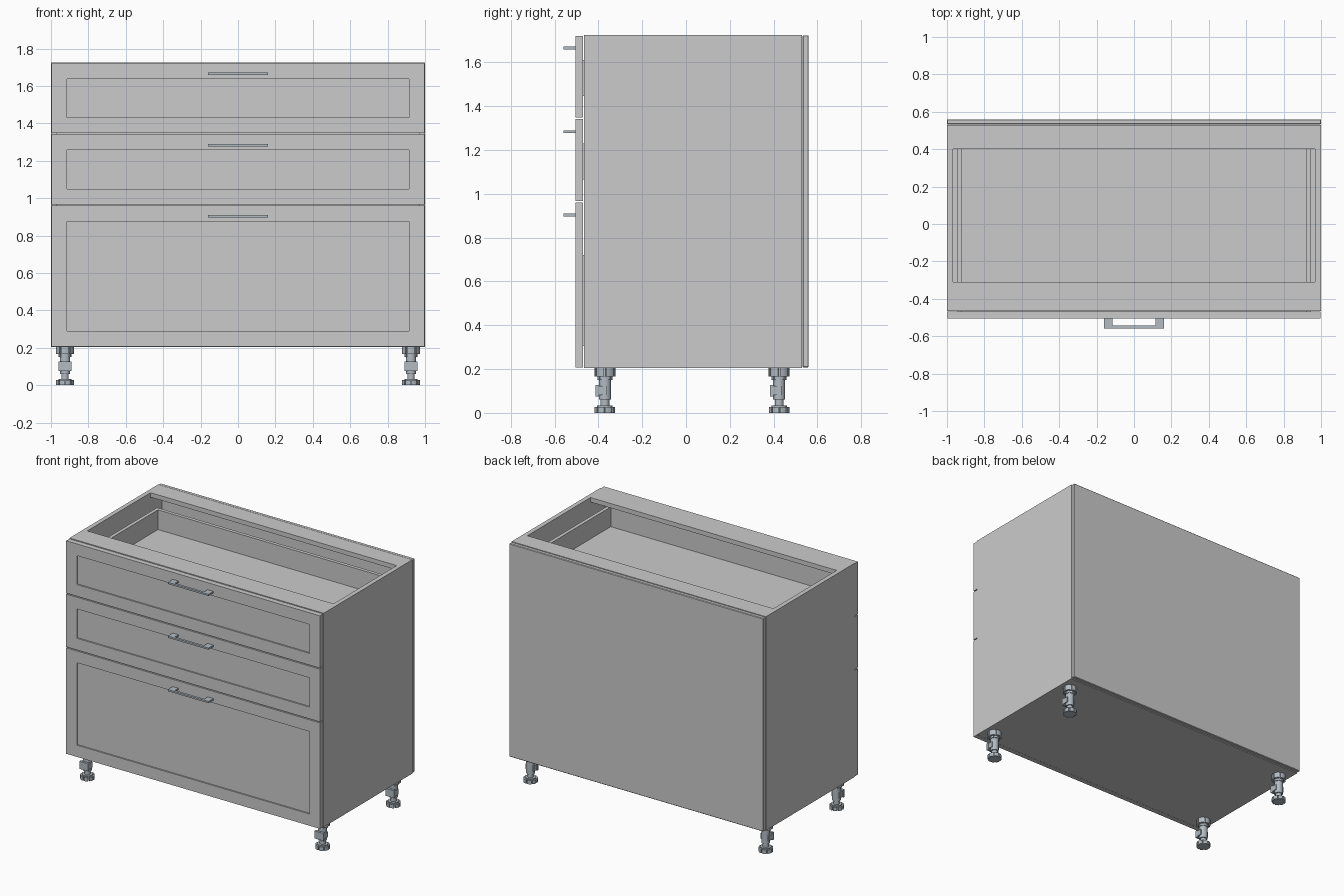
import bpy, bmesh, math

if "Cube" in bpy.data.objects:
    bpy.data.objects.remove(bpy.data.objects["Cube"])

steel = bpy.data.materials.new("steel_grey")
steel.diffuse_color = (0.45, 0.50, 0.54, 1)
steel.use_nodes = True
steel.node_tree.nodes["Principled BSDF"].inputs["Base Color"].default_value = steel.diffuse_color


def finish(name, bm, mat=None):
    bmesh.ops.recalc_face_normals(bm, faces=bm.faces)
    me = bpy.data.meshes.new(name)
    bm.to_mesh(me)
    bm.free()
    ob = bpy.data.objects.new(name, me)
    bpy.context.collection.objects.link(ob)
    if mat:
        me.materials.append(mat)
    return ob


def add_box(bm, x, y, z):
    r = bmesh.ops.create_cube(bm, size=1)
    for v in r["verts"]:
        v.co = [(a[0] + a[1]) / 2 + c * (a[1] - a[0]) for a, c in zip((x, y, z), v.co)]


def boxes(name, items, mat=None):
    bm = bmesh.new()
    for it in items:
        add_box(bm, *it)
    return finish(name, bm, mat)


def add_prism(bm, pts, z0, z1):
    vs = [bm.verts.new((x, y, z0)) for x, y in pts]
    f = bm.faces.new(vs)
    r = bmesh.ops.extrude_face_region(bm, geom=[f])
    for v in r["geom"]:
        if isinstance(v, bmesh.types.BMVert):
            v.co.z = z1


def ring(cx, cy, r, n):
    return [(cx + r * math.cos(2 * math.pi * (i + .5) / n),
             cy + r * math.sin(2 * math.pi * (i + .5) / n)) for i in range(n)]


def lobes(cx, cy, r, r_in, n):
    # round outline cut by n narrow slots
    pts = []
    for i in range(n):
        for f, rad in ((.10, r), (.37, r), (.63, r), (.90, r), (.91, r_in), (1.09, r_in)):
            a = 2 * math.pi * (i + f) / n
            pts.append((cx + rad * math.cos(a), cy + rad * math.sin(a)))
    return pts


# Carcass: sides, floor, top rails, back
T = 0.032
for s, side in ((-1, "left"), (1, "right")):
    boxes(side + "_side_panel", [(sorted((s, s * (1 - T))), (-.465, .53), (.205, 1.725))])
IN = (-1 + T, 1 - T)
boxes("floor_panel", [(IN, (-.465, .53), (.205, .237))])
boxes("front_top_rail", [(IN, (-.465, -.31), (1.693, 1.725))])
boxes("back_top_rail", [(IN, (.40, .53), (1.693, 1.725))])
back = boxes("back_panel", [((-1, 1), (.532, .56), (.207, 1.723))])
bev = back.modifiers.new("soft_edge", "BEVEL")
bev.width = .004


# Drawer front with a shallow recessed centre panel
def drawer_front(name, z0, z1):
    bm = bmesh.new()
    add_box(bm, (-.998, .998), (-.505, -.469), (z0, z1))
    bm.normal_update()
    f = [f for f in bm.faces if f.normal.y < -.9]
    bmesh.ops.inset_region(bm, faces=f, thickness=.118)
    r = bmesh.ops.extrude_face_region(bm, geom=f)
    bmesh.ops.delete(bm, geom=f, context="FACES_ONLY")
    for v in r["geom"]:
        if isinstance(v, bmesh.types.BMVert):
            v.co.y += .01
    finish(name, bm)


# Drawers: front, open box, runners, handle
drawers = (("top", 1.349, 1.721, 1.47, 1.61, 1.665),
           ("middle", .967, 1.342, 1.09, 1.23, 1.283),
           ("bottom", .207, .960, .33, .72, .903))
for name, z0, z1, b, t, h in drawers:
    drawer_front(name + "_drawer_front", z0, z1)
    boxes(name + "_drawer_box", [
        ((-.92, .92), (-.469, .415), (b - .025, b)),
        ((-.945, -.92), (-.469, .44), (b - .025, t)),
        ((.92, .945), (-.469, .44), (b - .025, t)),
        ((-.92, .92), (.415, .44), (b - .025, t))])
    boxes(name + "_drawer_runners", [
        (sorted((s * .945, s * .968)), (-.45, .44), (b - .02, b + .015)) for s in (-1, 1)])
    bm = bmesh.new()
    add_prism(bm, [(-.16, -.505), (-.16, -.56), (.16, -.56), (.16, -.505),
                   (.115, -.505), (.115, -.543), (-.115, -.543), (-.115, -.505)],
              h - .006, h + .006)
    finish(name + "_drawer_handle", bm, steel)

# Adjustable legs: slotted foot, stem, collar, mounting flange, front clip
for yn, y in (("front", -.37), ("back", .425)):
    for xn, x in (("left", -.925), ("right", .925)):
        bm = bmesh.new()
        add_prism(bm, lobes(x, y, .047, .037, 8), 0, .027)
        add_prism(bm, ring(x, y, .036, 24), .027, .034)
        add_prism(bm, ring(x, y, .020, 24), .034, .065)
        add_prism(bm, ring(x, y, .028, 24), .06, .168)
        add_prism(bm, lobes(x, y, .034, .026, 8), .150, .168)
        add_prism(bm, lobes(x, y, .048, .040, 6), .166, .205)
        add_box(bm, (x - .035, x + .035), (y - .042, y - .026), (.075, .128))
        for s in (-1, 1):
            add_box(bm, sorted((x + s * .022, x + s * .033)), (y - .03, y + .01), (.082, .122))
        leg = finish(yn + "_" + xn + "_leg", bm, steel)
        bpy.ops.object.select_all(action="DESELECT")
        leg.select_set(True)
        bpy.context.view_layer.objects.active = leg
        bpy.ops.object.shade_smooth_by_angle(angle=math.radians(30))
